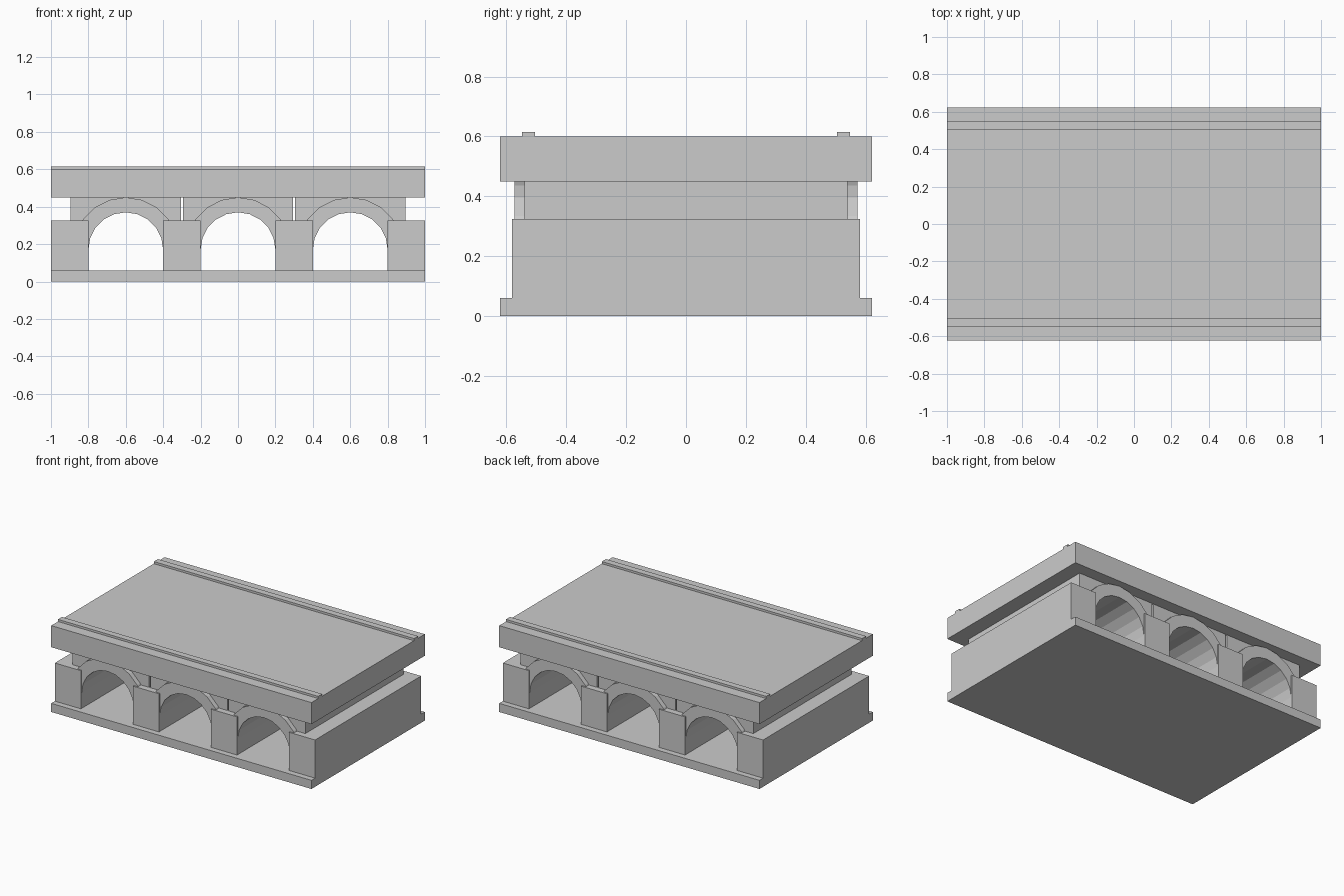
import bpy, bmesh
from math import sin, cos, pi

if "Cube" in bpy.data.objects:
    bpy.data.objects.remove(bpy.data.objects["Cube"])

SPRING, R_IN, R_OUT = 0.17, 0.20, 0.28
DECK_Z, PIER_TOP, SEGS = 0.45, 0.325, 10


def add_mesh(name, bm):
    bmesh.ops.recalc_face_normals(bm, faces=bm.faces)
    me = bpy.data.meshes.new(name)
    bm.to_mesh(me)
    bm.free()
    ob = bpy.data.objects.new(name, me)
    bpy.context.collection.objects.link(ob)
    return ob


def box(name, x0, x1, y0, y1, z0, z1):
    bm = bmesh.new()
    bmesh.ops.create_cube(bm, size=1)
    for v in bm.verts:
        v.co = ((x0 + x1) / 2 + v.co.x * (x1 - x0),
                (y0 + y1) / 2 + v.co.y * (y1 - y0),
                (z0 + z1) / 2 + v.co.z * (z1 - z0))
    return add_mesh(name, bm)


def band(name, cx, inner, outer, half_y):
    """Extrude the strip between two matching xz point lists along y."""
    bm = bmesh.new()
    rows = [[bm.verts.new((cx + x, y, z)) for x, z in pts]
            for pts, y in ((inner, -half_y), (outer, -half_y), (outer, half_y), (inner, half_y))]
    for i in range(len(inner) - 1):
        for a in range(4):
            p, q = rows[a], rows[(a + 1) % 4]
            bm.faces.new((p[i], p[i + 1], q[i + 1], q[i]))
    for i in (0, -1):
        bm.faces.new([r[i] for r in rows])
    return add_mesh(name, bm)


def arc(r):
    return [(r * cos(pi * i / SEGS), SPRING + r * sin(pi * i / SEGS)) for i in range(SEGS + 1)]


# Base slab, deck and edge kerbs
box("base_slab", -1, 1, -0.622, 0.622, 0, 0.06)
box("deck", -1, 1, -0.622, 0.622, DECK_Z, 0.60)
for side, y in (("front", -0.526), ("back", 0.526)):
    box("kerb_" + side, -1, 1, y - 0.022, y + 0.022, 0.60, 0.615)

# Piers between the openings
for i, (x0, x1) in enumerate(((-1, -0.8), (-0.4, -0.2), (0.2, 0.4), (0.8, 1))):
    box(f"pier_{i + 1}", x0, x1, -0.582, 0.582, 0.06, PIER_TOP)

# Arch rings with recessed spandrel walls around them
for i, cx in enumerate((-0.6, 0, 0.6)):
    band(f"arch_{i + 1}", cx, arc(R_IN), arc(R_OUT), 0.573)
    mid = arc(0.24)
    w = 0.295
    outline = [(w, SPRING), (w, DECK_Z)]
    outline += [(x, DECK_Z) for x, z in mid[2:-2]]
    outline += [(-w, DECK_Z), (-w, SPRING)]
    band(f"spandrel_{i + 1}", cx, mid, outline, 0.539)
